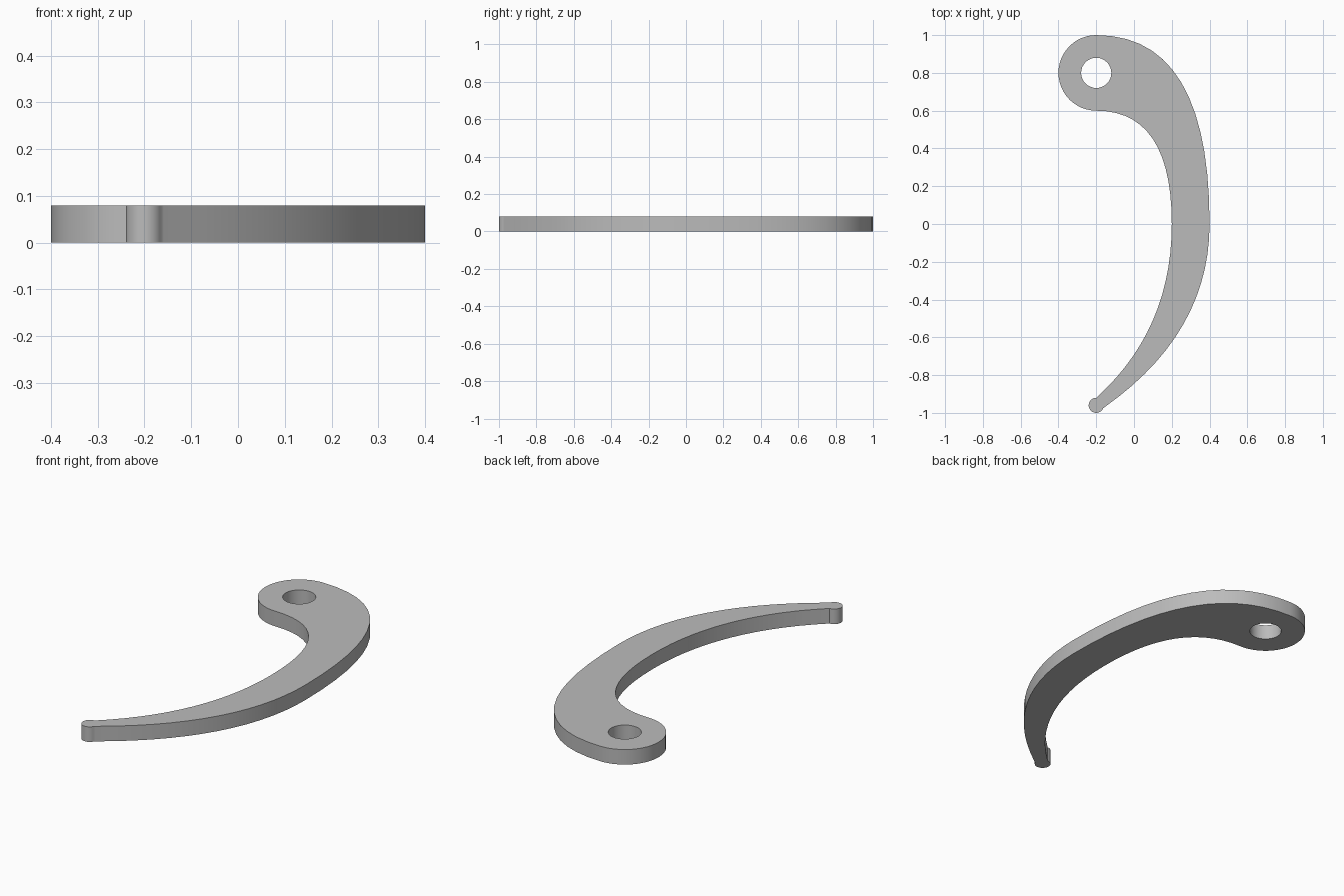
import bpy
import bmesh
import math
from mathutils import Vector

cube = bpy.data.objects.get("Cube")
if cube:
    bpy.data.objects.remove(cube, do_unlink=True)

THICKNESS = 0.08


def bend(start, control, end, t_end=1.0, steps=14):
    """Points on a quadratic curve from start towards end."""
    a, b, c = Vector(start), Vector(control), Vector(end)
    ts = [t_end * i / steps for i in range(steps + 1)]
    return [a * (1 - t) ** 2 + b * 2 * t * (1 - t) + c * t * t for t in ts]


def arc(centre, radius, first, last, steps):
    """Points on a circular arc, angles in degrees."""
    angles = [math.radians(first + (last - first) * i / steps) for i in range(steps + 1)]
    return [Vector(centre) + radius * Vector((math.cos(a), math.sin(a))) for a in angles]


def add_loop(bm, points):
    """Closed ring of edges, skipping repeated points."""
    kept = [p for i, p in enumerate(points) if (p - points[i - 1]).length > 1e-4]
    verts = [bm.verts.new((p.x, p.y, 0)) for p in kept]
    return [bm.edges.new((v, verts[i - 1])) for i, v in enumerate(verts)]


# Outline: round head, inner edge, small rounded tip, outer edge
head = (-0.2, 0.8)
outline = arc(head, 0.2, 90, 270, 24)
outline += bend((-0.2, 0.6), (0.2, 0.6), (0.2, 0))
outline += bend((0.2, 0), (0.2, -0.56), (-0.2, -0.92))
outline += arc((-0.2, -0.96), 0.04, 90, 337, 20)
outline += reversed(bend((0.4, 0), (0.4, -0.6), (-0.2, -1), 0.965))
outline += reversed(bend((-0.2, 1), (0.4, 1), (0.4, 0)))

# Flat plate with the pivot hole, extruded upwards
bm = bmesh.new()
edges = add_loop(bm, outline)
edges += add_loop(bm, arc(head, 0.08, 0, 360, 32))
bmesh.ops.triangle_fill(bm, edges=edges, use_beauty=True, normal=(0, 0, 1))
raised = bmesh.ops.extrude_face_region(bm, geom=bm.faces[:], use_keep_orig=True)
top = [g for g in raised["geom"] if isinstance(g, bmesh.types.BMVert)]
bmesh.ops.translate(bm, verts=top, vec=(0, 0, THICKNESS))
bmesh.ops.recalc_face_normals(bm, faces=bm.faces[:])
mesh = bpy.data.meshes.new("curved_lever")
bm.to_mesh(mesh)
bm.free()
lever = bpy.data.objects.new("curved_lever", mesh)
bpy.context.collection.objects.link(lever)

# Plain grey material
grey = bpy.data.materials.new("plain_grey")
grey.use_nodes = True
colour = (0.5, 0.5, 0.5, 1)
grey.diffuse_color = colour
grey.node_tree.nodes["Principled BSDF"].inputs["Base Color"].default_value = colour
mesh.materials.append(grey)

# Smooth rims with sharp top and bottom edges
bpy.ops.object.select_all(action="DESELECT")
lever.select_set(True)
bpy.context.view_layer.objects.active = lever
bpy.ops.object.shade_smooth_by_angle(angle=math.radians(30))
